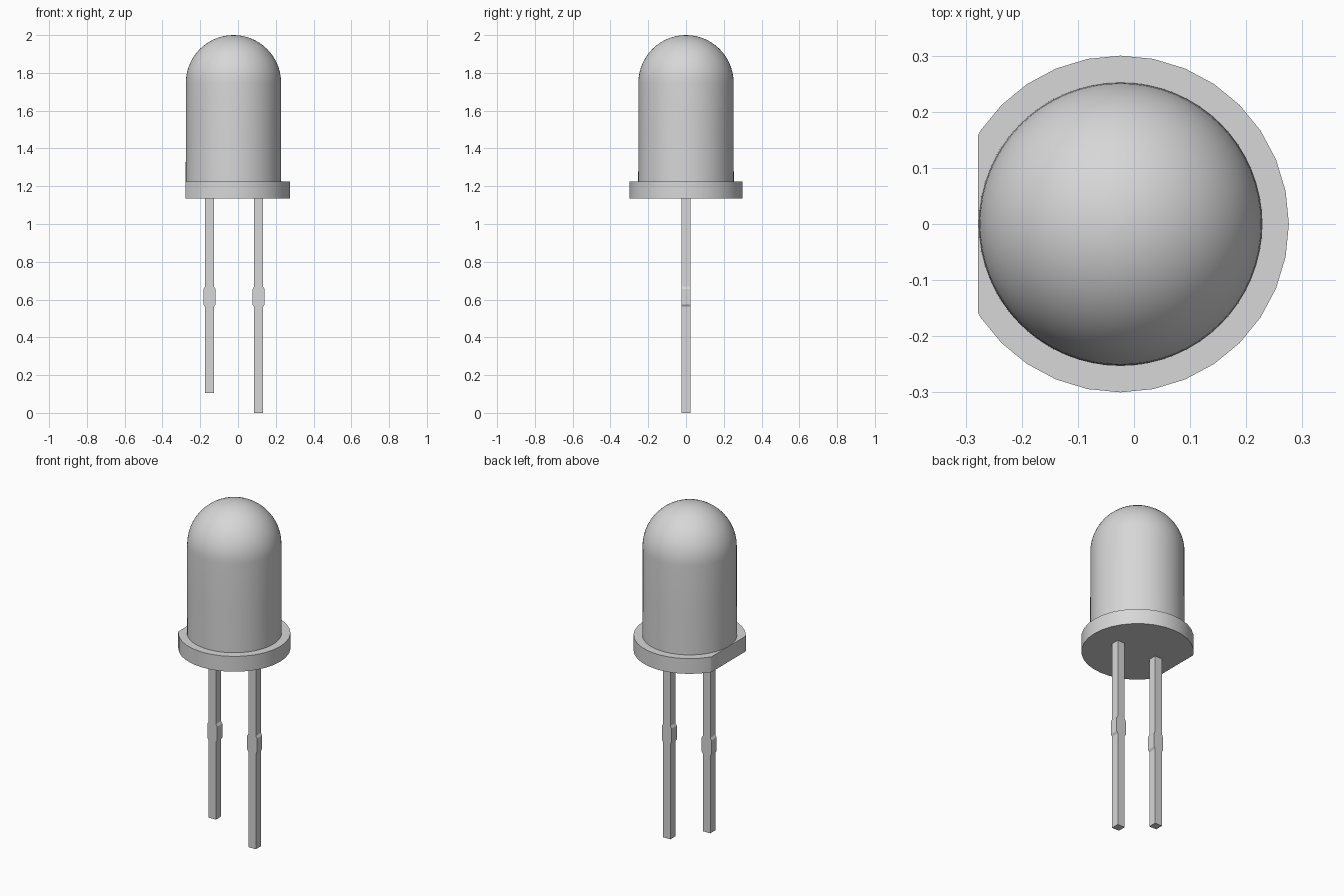
import bpy, bmesh, math

if "Cube" in bpy.data.objects:
    bpy.data.objects.remove(bpy.data.objects["Cube"])

CX = -0.024          # axis of the lens and rim
SEG = 32

grey = bpy.data.materials.new("light_grey")
grey.diffuse_color = (0.68, 0.68, 0.68, 1)
grey.use_nodes = True
grey.node_tree.nodes["Principled BSDF"].inputs["Base Color"].default_value = grey.diffuse_color


def finish(bm, name, angle=35):
    bmesh.ops.recalc_face_normals(bm, faces=bm.faces)
    mesh = bpy.data.meshes.new(name)
    bm.to_mesh(mesh)
    bm.free()
    mesh.materials.append(grey)
    ob = bpy.data.objects.new(name, mesh)
    bpy.context.collection.objects.link(ob)
    bpy.ops.object.select_all(action='DESELECT')
    ob.select_set(True)
    bpy.context.view_layer.objects.active = ob
    bpy.ops.object.shade_smooth_by_angle(angle=math.radians(angle))
    return ob


def stack(bm, rings):
    """Join closed rings of equal length and cap both ends."""
    rings = [[bm.verts.new(p) for p in r] for r in rings]
    n = len(rings[0])
    for a, b in zip(rings, rings[1:]):
        for i in range(n):
            j = (i + 1) % n
            bm.faces.new((a[i], a[j], b[j], b[i]))
    bm.faces.new(rings[0])
    bm.faces.new(rings[-1])


def circle(r, z, n):
    return [(CX + r * math.cos(2 * math.pi * i / n), r * math.sin(2 * math.pi * i / n), z)
            for i in range(n)]


# Domed lens: straight barrel and hemisphere
bm = bmesh.new()
R, TOP = 0.252, 2.0
profile = [(R + 0.001, 1.22), (R, 1.5)]
profile += [(R * math.cos(t), TOP - R + R * math.sin(t))
            for t in (math.pi / 2 * k / 14 for k in range(14))]
profile.append((0.0005, TOP))
stack(bm, [circle(r, z, SEG * 2) for r, z in profile])
finish(bm, "lens")

# Rim with one side cut flat
bm = bmesh.new()
stack(bm, [circle(0.3, z, SEG) for z in (1.135, 1.225)])
bmesh.ops.bisect_plane(bm, geom=bm.verts[:] + bm.edges[:] + bm.faces[:],
                       plane_co=(-0.278, 0, 0), plane_no=(-1, 0, 0), clear_outer=True)
bmesh.ops.holes_fill(bm, edges=[e for e in bm.edges if e.is_boundary])
finish(bm, "rim", 30)


# Square leads with a widened stop part way up
def lead(name, x, bottom):
    bm = bmesh.new()
    h, w = 0.024, 0.032
    levels = [(h, bottom), (h, 0.562), (w, 0.574), (w, 0.655), (h, 0.668), (h, 1.14)]
    stack(bm, [[(x - a, -h, z), (x + a, -h, z), (x + a, h, z), (x - a, h, z)]
               for a, z in levels])
    finish(bm, name, 30)


lead("short_lead", -0.151, 0.105)
lead("long_lead", 0.109, 0.0)
